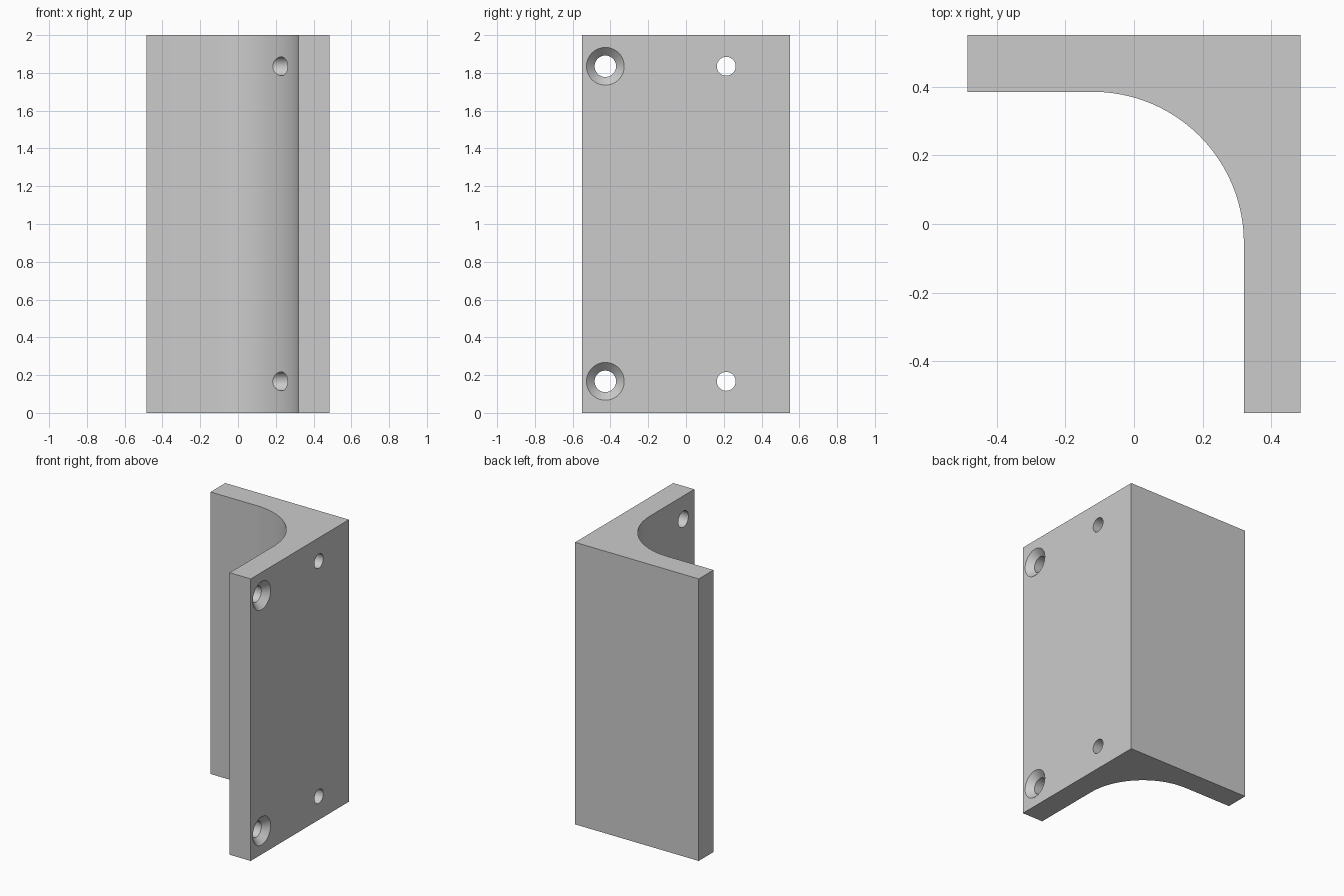
import bpy, bmesh
from math import cos, sin, pi, radians
from mathutils import Matrix

cube = bpy.data.objects.get("Cube")
if cube:
    bpy.data.objects.remove(cube, do_unlink=True)

# Single grey material
grey = bpy.data.materials.new("plain grey")
grey.use_nodes = True
COLOUR = (0.6, 0.6, 0.6, 1)
grey.diffuse_color = COLOUR
grey.node_tree.nodes["Principled BSDF"].inputs["Base Color"].default_value = COLOUR

HX, HY, HEIGHT = 0.485, 0.55, 2.0
INNER_X, INNER_Y, FILLET = 0.32, 0.385, 0.44


def make_object(name, bm):
    bmesh.ops.recalc_face_normals(bm, faces=bm.faces)
    mesh = bpy.data.meshes.new(name)
    bm.to_mesh(mesh)
    bm.free()
    mesh.materials.append(grey)
    obj = bpy.data.objects.new(name, mesh)
    bpy.context.collection.objects.link(obj)
    return obj


# Angle bracket: L profile with a large inner fillet, extruded upward
cx, cy = INNER_X - FILLET, INNER_Y - FILLET
steps = 24
arc = [(cx + FILLET * cos(a), cy + FILLET * sin(a))
       for a in (pi / 2 * i / steps for i in range(steps + 1))]
profile = [(HX, -HY), (HX, HY), (-HX, HY), (-HX, INNER_Y)] + arc[::-1] + [(INNER_X, -HY)]
bm = bmesh.new()
base = bm.faces.new([bm.verts.new((x, y, 0)) for x, y in profile])
top = bmesh.ops.extrude_face_region(bm, geom=[base])["geom"]
bmesh.ops.translate(bm, verts=[v for v in top if isinstance(v, bmesh.types.BMVert)],
                    vec=(0, 0, HEIGHT))
bracket = make_object("angle_bracket", bm)


def drill(name, y, z, stations):
    """Cut a round hole along x; stations are (x, radius) pairs."""
    bm = bmesh.new()
    count = 40
    rings = [[bm.verts.new((x, y + r * cos(2 * pi * i / count), z + r * sin(2 * pi * i / count)))
              for i in range(count)] for x, r in stations]
    for a, b in zip(rings, rings[1:]):
        for i in range(count):
            j = (i + 1) % count
            bm.faces.new((a[i], a[j], b[j], b[i]))
    bm.faces.new(rings[0])
    bm.faces.new(rings[-1])
    cutter = make_object(name, bm)
    cutter.hide_render = True
    mod = bracket.modifiers.new(name, 'BOOLEAN')
    mod.operation = 'DIFFERENCE'
    mod.solver = 'EXACT'
    mod.object = cutter
    bpy.context.view_layer.objects.active = bracket
    bpy.ops.object.modifier_apply(modifier=name)
    bpy.data.objects.remove(cutter, do_unlink=True)


# Countersunk screw holes near the front edge, plain holes through the fillet
for label, z in (("lower", 0.167), ("upper", 1.835)):
    drill(label + "_countersunk_hole", -0.427, z,
          [(0.1, 0.057), (HX - 0.043, 0.057), (HX, 0.1), (HX + 0.05, 0.1)])
    drill(label + "_plain_hole", 0.213, z, [(0.0, 0.05), (HX + 0.1, 0.05)])

# Smooth fillet and hole walls, sharp outer edges
bpy.ops.object.select_all(action='DESELECT')
bracket.select_set(True)
bpy.context.view_layer.objects.active = bracket
bpy.ops.object.shade_smooth_by_angle(angle=radians(30))
